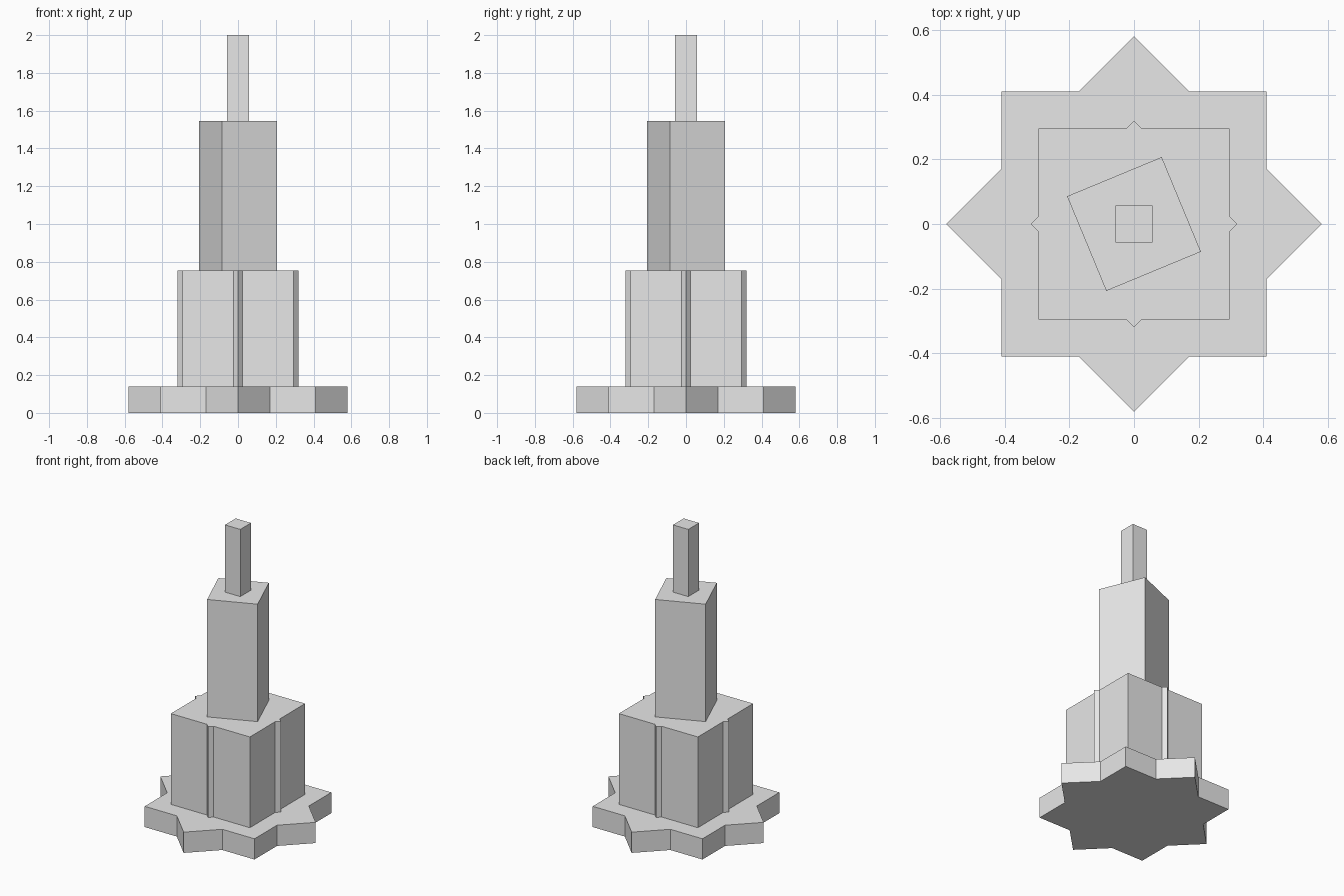
import bpy, bmesh
from math import radians
from mathutils import Matrix, Vector

default_cube = bpy.data.objects.get("Cube")
if default_cube:
    bpy.data.objects.remove(default_cube, do_unlink=True)

# Single stone colour
stone = bpy.data.materials.new("pale_grey")
stone.use_nodes = True
colour = (0.8, 0.8, 0.8, 1)
stone.diffuse_color = colour
stone.node_tree.nodes["Principled BSDF"].inputs["Base Color"].default_value = colour


def prism(name, quarter, z0, z1, turn=0):
    """Repeat a quarter outline four times and extrude it from z0 to z1."""
    bm = bmesh.new()
    outline = []
    for q in range(4):
        spin = Matrix.Rotation(radians(90 * q + turn), 4, 'Z')
        outline += [bm.verts.new(spin @ Vector((x, y, z0))) for x, y in quarter]
    base = bm.faces.new(outline)
    extruded = bmesh.ops.extrude_face_region(bm, geom=[base], use_keep_orig=True)
    top = [v for v in extruded["geom"] if isinstance(v, bmesh.types.BMVert)]
    bmesh.ops.translate(bm, verts=top, vec=(0, 0, z1 - z0))
    bmesh.ops.recalc_face_normals(bm, faces=bm.faces)
    mesh = bpy.data.meshes.new(name)
    bm.to_mesh(mesh)
    bm.free()
    mesh.materials.append(stone)
    obj = bpy.data.objects.new(name, mesh)
    bpy.context.collection.objects.link(obj)
    return obj


def star(half, tip):
    """Quarter outline of a square merged with a diamond."""
    k = tip - half
    return [(half, -k), (tip, 0), (half, k), (half, half)]


# Eight-pointed plinth and the ribbed block on it
prism("star_plinth", star(0.41, 0.58), 0, 0.14)
prism("ribbed_block", star(0.295, 0.32), 0.14, 0.753)

# Twisted square tower and slim spire
prism("twisted_tower", [(0.224, 0)], 0.753, 1.546, turn=-22.5)
prism("spire", [(0.057, 0.057)], 1.546, 2)
